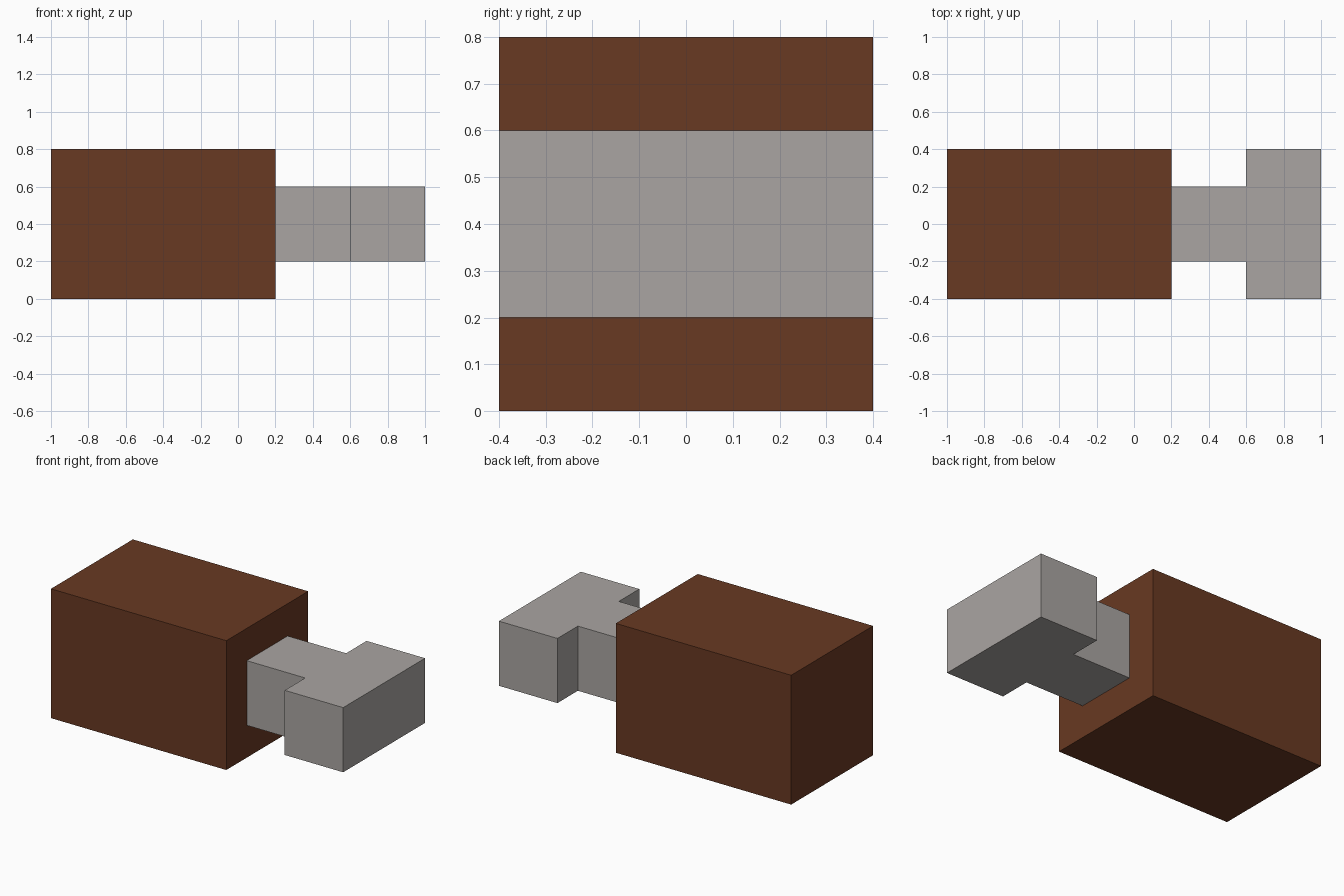
import bpy
import bmesh
from mathutils import Vector

cube = bpy.data.objects.get("Cube")
if cube:
    bpy.data.objects.remove(cube, do_unlink=True)


def make_material(name, color):
    mat = bpy.data.materials.new(name)
    mat.use_nodes = True
    mat.diffuse_color = (*color, 1)
    bsdf = next(n for n in mat.node_tree.nodes if n.type == "BSDF_PRINCIPLED")
    bsdf.inputs["Base Color"].default_value = (*color, 1)
    return mat


def extrude_profile(name, outline, bottom, top, mat):
    """Raise a flat plan outline into a solid block."""
    bm = bmesh.new()
    base = bm.faces.new([bm.verts.new((x, y, bottom)) for x, y in outline])
    raised = bmesh.ops.extrude_face_region(bm, geom=[base], use_keep_orig=True)
    verts = [g for g in raised["geom"] if isinstance(g, bmesh.types.BMVert)]
    bmesh.ops.translate(bm, verts=verts, vec=Vector((0, 0, top - bottom)))
    bmesh.ops.recalc_face_normals(bm, faces=bm.faces)
    mesh = bpy.data.meshes.new(name)
    bm.to_mesh(mesh)
    bm.free()
    mesh.materials.append(mat)
    obj = bpy.data.objects.new(name, mesh)
    bpy.context.collection.objects.link(obj)
    return obj


brown = make_material("brown", (0.14, 0.041, 0.016))
grey = make_material("warm grey", (0.40, 0.378, 0.362))

# Large main block
half = 0.4
extrude_profile("main_block", [(-1, -half), (0.2, -half), (0.2, half), (-1, half)],
                0, 0.8, brown)

# T-shaped connector: narrow stem and wide crossbar, mirrored across y
side = [(0.2, -0.2), (0.6, -0.2), (0.6, -half), (1, -half)]
mirrored = [(x, -y) for x, y in reversed(side)]
extrude_profile("t_connector", side + mirrored, 0.2, 0.6, grey)
